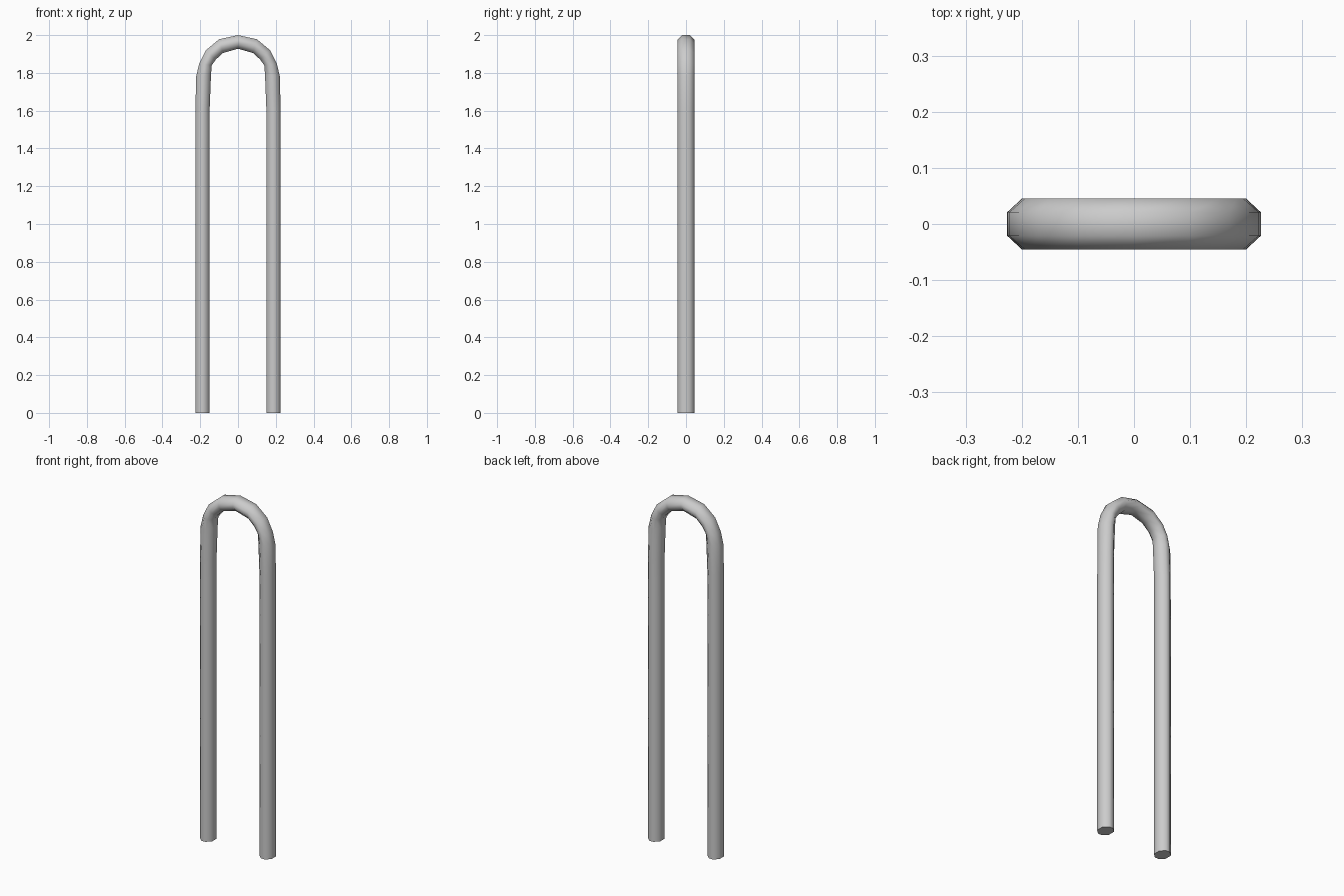
import bpy, bmesh
from mathutils import Vector

if "Cube" in bpy.data.objects:
    bpy.data.objects.remove(bpy.data.objects["Cube"])

# Half of the U: (outer x, outer z, inner x, inner z) from foot to crown
half = [
    (0.226, 0.00, 0.150, 0.00),
    (0.226, 0.69, 0.150, 0.69),
    (0.226, 1.38, 0.150, 1.38),
    (0.225, 1.61, 0.150, 1.61),
    (0.222, 1.78, 0.143, 1.79),
    (0.205, 1.85, 0.139, 1.84),
    (0.170, 1.92, 0.118, 1.87),
    (0.100, 1.978, 0.080, 1.905),
]
crown = [(0.0, 2.0, 0.0, 1.928)]
path = half + crown + [(-a, b, -c, d) for a, b, c, d in reversed(half)]

# Octagonal cross-section: (0 outer .. 1 inner, y)
section = [(0, -0.021), (0.34, -0.045), (0.66, -0.045), (1, -0.021),
           (1, 0.021), (0.66, 0.045), (0.34, 0.045), (0, 0.021)]

# Sweep the section along the path
bm = bmesh.new()
rings = []
for ox, oz, ix, iz in path:
    o, i = Vector((ox, 0, oz)), Vector((ix, 0, iz))
    rings.append([bm.verts.new(o.lerp(i, t) + Vector((0, y, 0))) for t, y in section])
for r, s in zip(rings, rings[1:]):
    for k in range(8):
        n = (k + 1) % 8
        bm.faces.new((r[k], r[n], s[n], s[k]))

# Flat feet
bm.faces.new(rings[0])
bm.faces.new(rings[-1])
bmesh.ops.recalc_face_normals(bm, faces=bm.faces)

mesh = bpy.data.meshes.new("bent_rod")
bm.to_mesh(mesh)
bm.free()
rod = bpy.data.objects.new("bent_rod", mesh)
bpy.context.collection.objects.link(rod)
bpy.context.view_layer.objects.active = rod
rod.select_set(True)
bpy.ops.object.shade_smooth_by_angle(angle=1.0)
